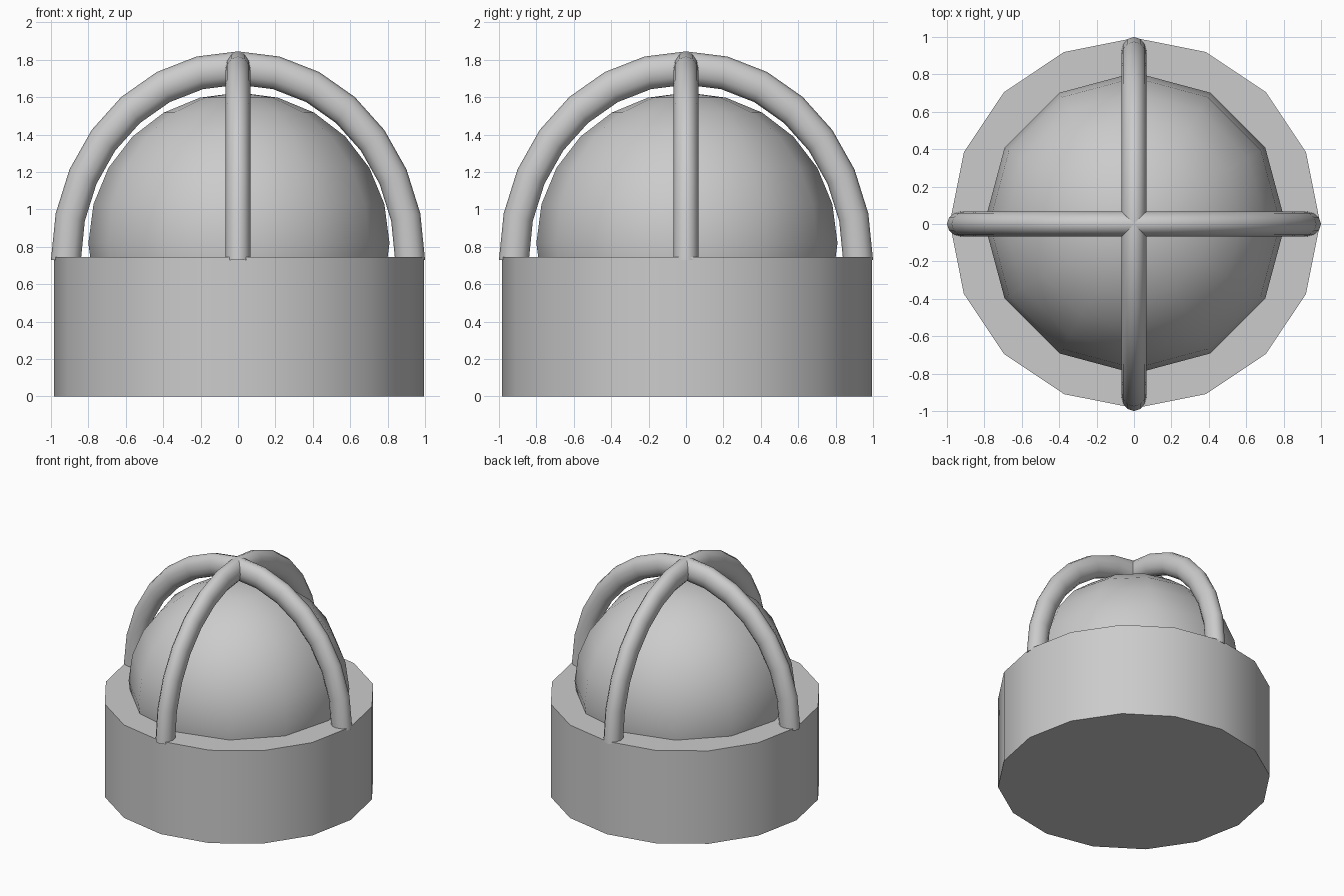
import bpy, bmesh
from math import pi, sin, cos, radians

if "Cube" in bpy.data.objects:
    bpy.data.objects.remove(bpy.data.objects["Cube"])

BASE_TOP = 0.745
OFF = 0.005          # base and dome sit a hair off the arch centre


def smooth(obj, angle):
    bpy.ops.object.select_all(action='DESELECT')
    obj.select_set(True)
    bpy.context.view_layer.objects.active = obj
    bpy.ops.object.shade_smooth_by_angle(angle=radians(angle))


# Sixteen-sided drum base
bpy.ops.mesh.primitive_cylinder_add(vertices=16, radius=0.99, depth=BASE_TOP,
                                    location=(OFF, OFF, BASE_TOP / 2))
base = bpy.context.object
base.name = "base"
smooth(base, 40)

# Smooth twelve-sided dome, sunk into the base
bpy.ops.mesh.primitive_uv_sphere_add(segments=12, ring_count=12, radius=0.805,
                                     location=(OFF, OFF, 0.82))
dome = bpy.context.object
dome.name = "dome"
dome.rotation_euler.z = 0
smooth(dome, 60)


# Half-ring guard bar, slightly stretched upward
def guard_arch(name, turn):
    steps, sides = 14, 12
    bm = bmesh.new()
    rings = []
    for i in range(steps + 1):
        a = pi * i / steps
        ring = []
        for j in range(sides):
            t = 2 * pi * j / sides
            r = 0.92 + 0.08 * cos(t)
            ring.append(bm.verts.new((r * cos(a), 0.068 * sin(t),
                                      0.73 + 1.115 * r * sin(a))))
        rings.append(ring)
    for r0, r1 in zip(rings, rings[1:]):
        for j in range(sides):
            k = (j + 1) % sides
            bm.faces.new((r0[j], r0[k], r1[k], r1[j]))
    bm.faces.new(rings[0])
    bm.faces.new(rings[-1])
    bmesh.ops.recalc_face_normals(bm, faces=bm.faces)
    mesh = bpy.data.meshes.new(name)
    bm.to_mesh(mesh)
    bm.free()
    obj = bpy.data.objects.new(name, mesh)
    bpy.context.collection.objects.link(obj)
    obj.rotation_euler.z = turn
    smooth(obj, 60)


guard_arch("guard_arch_side_to_side", 0)
guard_arch("guard_arch_front_to_back", pi / 2)
